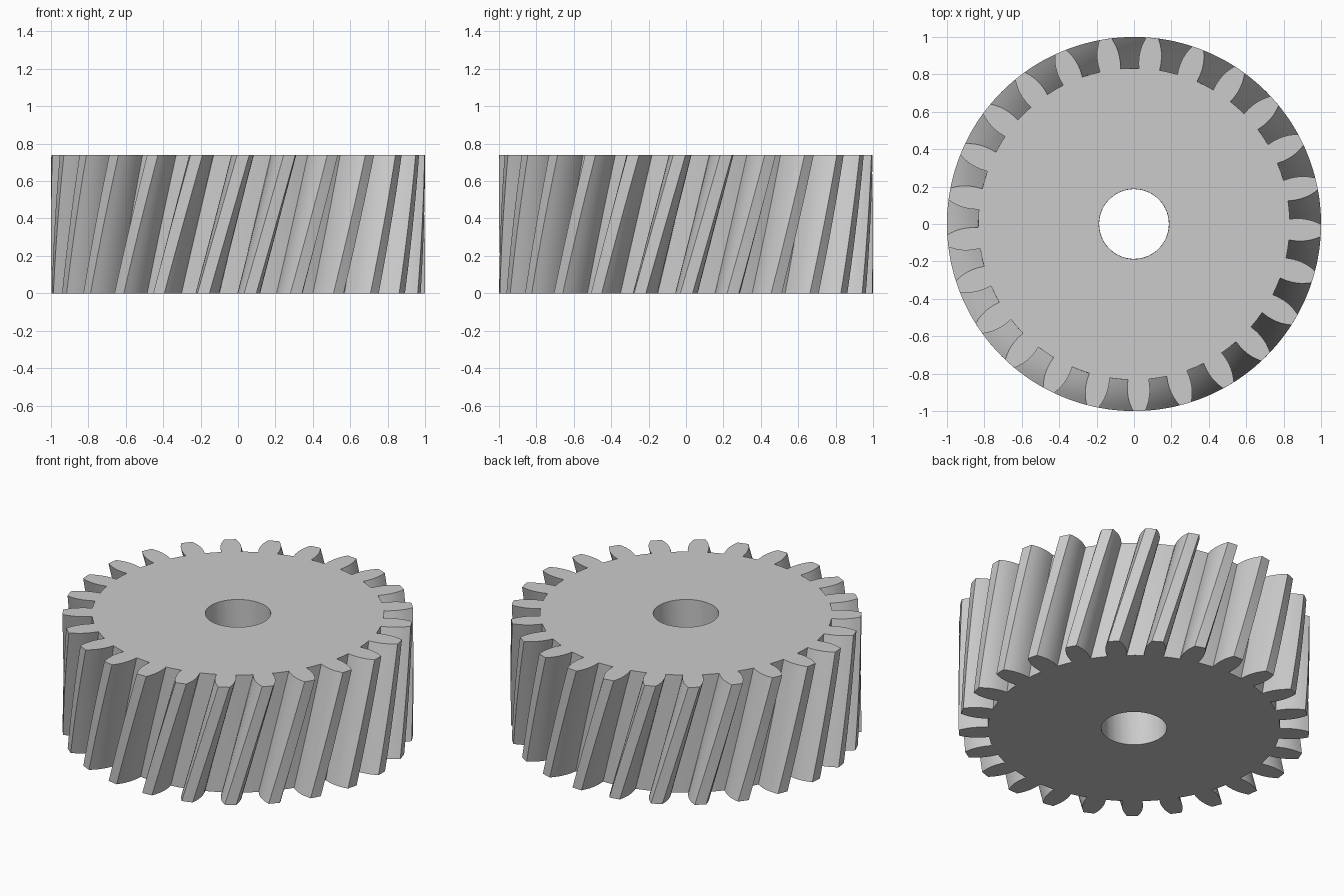
import bpy, bmesh, math

cube = bpy.data.objects.get("Cube")
if cube:
    bpy.data.objects.remove(cube, do_unlink=True)

TEETH = 25
PITCH = 2 * math.pi / TEETH
HEIGHT = 0.74
BORE = 0.187
TWIST = 0.214                 # turn from bottom to top, radians
TOP_PHASE = math.radians(-2)  # centre of the first tooth on the top face
LEVELS = 12

# Tooth flank from root to tip: radius, half angle
FLANK = [(0.833, 0.0668), (0.868, 0.0690), (0.900, 0.0665),
         (0.926, 0.0615), (0.952, 0.0540), (0.976, 0.0440), (1.0, 0.0325)]
TOOTH = ([(r, -a) for r, a in FLANK] + [(1.0, 0)]
         + [(r, a) for r, a in reversed(FLANK)])
PROFILE = TOOTH + [(FLANK[0][0], PITCH / 2)]   # last point: middle of the gap
STEP = len(PROFILE)
ROOT_IDS = (0, STEP - 2, STEP - 1)             # points lying on the root circle


def ring(bm, points, level):
    """One twisted copy of the section at the given level."""
    t = level / LEVELS
    turn = TOP_PHASE + TWIST * (t - 1)
    return [bm.verts.new((r * math.cos(a + turn + i * PITCH),
                          r * math.sin(a + turn + i * PITCH), HEIGHT * t))
            for i in range(TEETH) for r, a in points]


def skin(bm, lower, upper):
    n = len(lower)
    for i in range(n):
        j = (i + 1) % n
        bm.faces.new((lower[i], lower[j], upper[j], upper[i]))


bm = bmesh.new()
bore_points = [(BORE, PROFILE[i][1]) for i in ROOT_IDS]
outer = [ring(bm, PROFILE, k) for k in range(LEVELS + 1)]
bore = [ring(bm, bore_points, k) for k in (0, LEVELS)]

# Toothed wall and bore wall
for low, high in zip(outer, outer[1:]):
    skin(bm, low, high)
skin(bm, bore[1], bore[0])

# End faces: one face per tooth plus the disc around the bore
for teeth, hole in ((outer[0], bore[0]), (outer[-1], bore[1])):
    for i in range(TEETH):
        bm.faces.new(teeth[i * STEP:i * STEP + len(TOOTH)])
    root = [teeth[i * STEP + k] for i in range(TEETH) for k in ROOT_IDS]
    skin(bm, root, hole)

bmesh.ops.recalc_face_normals(bm, faces=bm.faces[:])
mesh = bpy.data.meshes.new("helical_gear")
bm.to_mesh(mesh)
bm.free()
gear = bpy.data.objects.new("helical_gear", mesh)
bpy.context.collection.objects.link(gear)

# Plain grey
grey = bpy.data.materials.new("light_grey")
grey.use_nodes = True
colour = (0.6, 0.6, 0.6, 1)
grey.diffuse_color = colour
grey.node_tree.nodes["Principled BSDF"].inputs["Base Color"].default_value = colour
mesh.materials.append(grey)

bpy.ops.object.select_all(action="DESELECT")
gear.select_set(True)
bpy.context.view_layer.objects.active = gear
bpy.ops.object.shade_smooth_by_angle(angle=math.radians(30))
